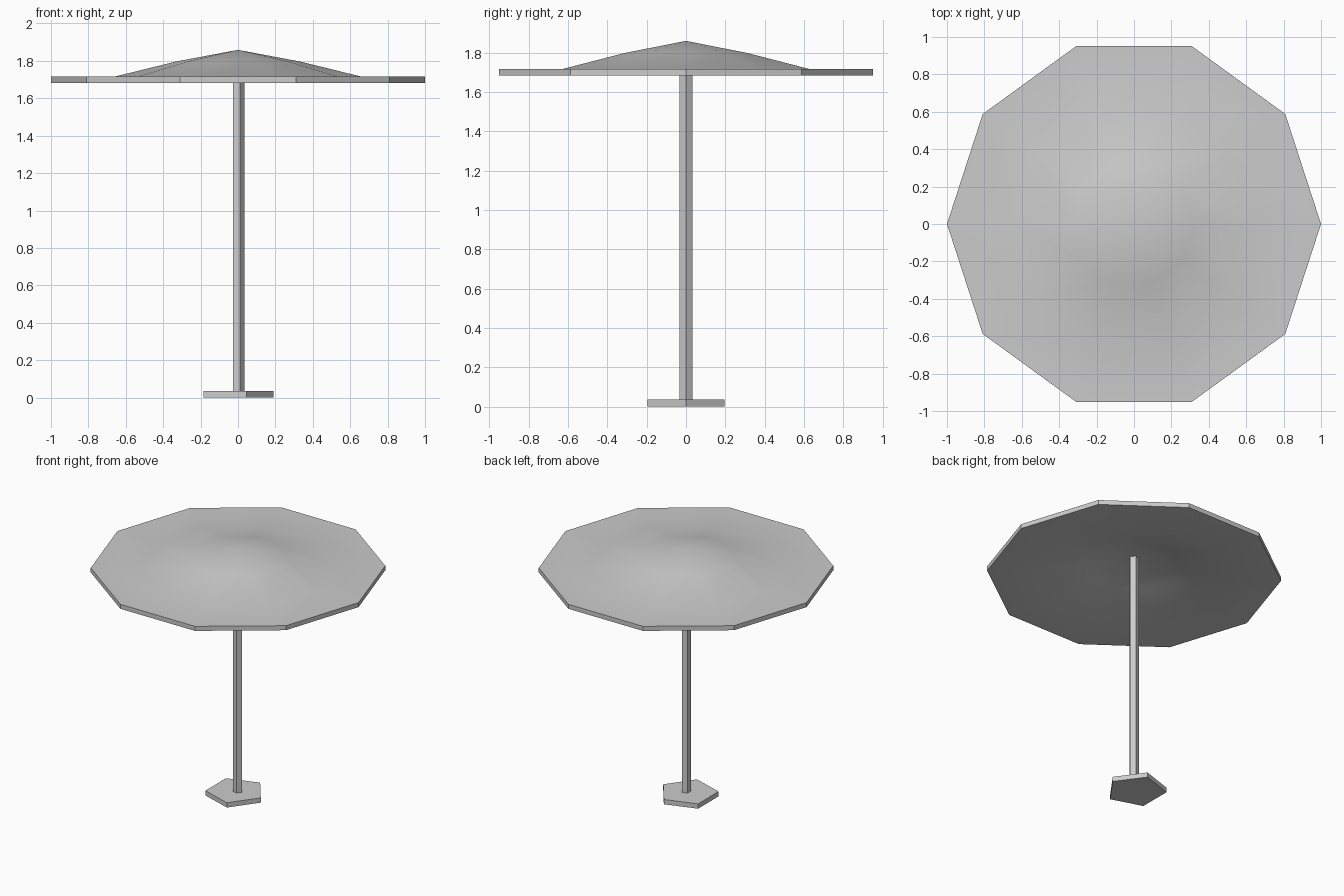
import bpy, bmesh, math

cube = bpy.data.objects.get("Cube")
if cube:
    bpy.data.objects.remove(cube, do_unlink=True)

grey = bpy.data.materials.new("plain grey")
grey.use_nodes = True
colour = (0.6, 0.6, 0.6, 1)
grey.diffuse_color = colour
grey.node_tree.nodes["Principled BSDF"].inputs["Base Color"].default_value = colour


def prism(name, sides, radius, bottom, top, x=0):
    """Upright prism with one corner pointing to +x."""
    height = top - bottom
    bpy.ops.mesh.primitive_cylinder_add(
        vertices=sides, radius=radius, depth=height,
        location=(x, 0, bottom + height / 2))
    obj = bpy.context.object
    obj.name = name
    # The primitive starts its first corner on +y; turn it to +x
    obj.rotation_euler.z = -math.pi / 2
    obj.data.materials.append(grey)
    return obj


def canopy(name, sides, profile, peak, thickness):
    """Closed shell: rings of the profile above, the same rings lowered below."""
    bm = bmesh.new()

    def skin(drop):
        rings = [[bm.verts.new((r * math.cos(a), r * math.sin(a), z - drop))
                  for a in (math.tau * i / sides for i in range(sides))]
                 for r, z in profile]
        tip = bm.verts.new((0, 0, peak - drop))
        for i in range(sides):
            j = (i + 1) % sides
            for outer, inner in zip(rings, rings[1:]):
                bm.faces.new((outer[i], outer[j], inner[j], inner[i]))
            bm.faces.new((rings[-1][i], rings[-1][j], tip))
        return rings[0]

    upper, lower = skin(0), skin(thickness)
    for i in range(sides):
        j = (i + 1) % sides
        bm.faces.new((lower[i], lower[j], upper[j], upper[i]))
    bmesh.ops.recalc_face_normals(bm, faces=bm.faces)
    mesh = bpy.data.meshes.new(name)
    bm.to_mesh(mesh)
    bm.free()
    mesh.materials.append(grey)
    obj = bpy.data.objects.new(name, mesh)
    bpy.context.collection.objects.link(obj)
    return obj


# Foot plate and pole
prism("base", 5, 0.207, 0, 0.036, x=-0.018)
prism("pole", 5, 0.0345, 0.03, 1.835)

# Shade with a flat brim and a raised middle
shade = canopy("canopy", 10, [(1, 1.716), (0.66, 1.716), (0.33, 1.797)], 1.859, 0.034)
bpy.ops.object.select_all(action="DESELECT")
shade.select_set(True)
bpy.context.view_layer.objects.active = shade
bpy.ops.object.shade_smooth_by_angle(angle=math.radians(30))
